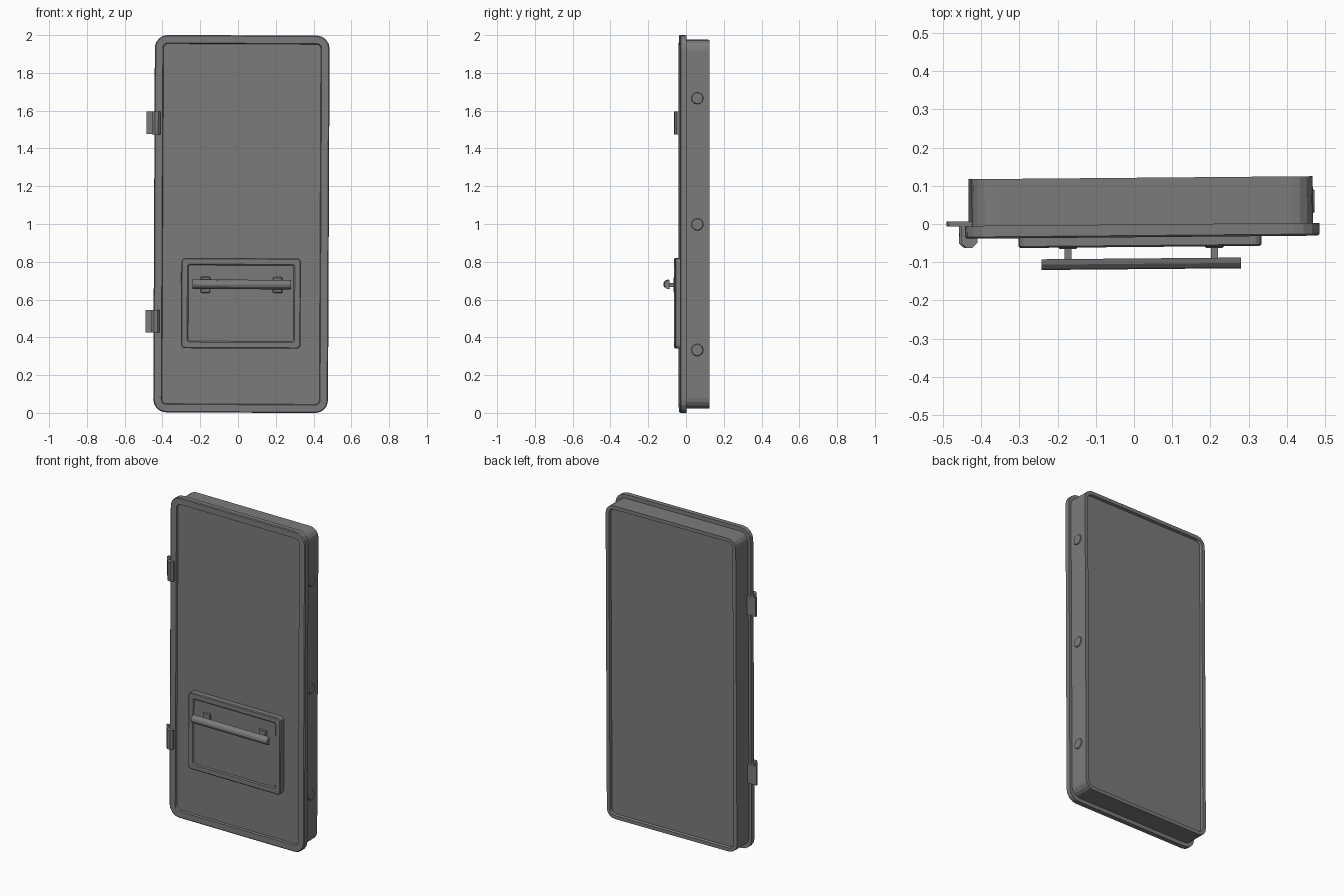
import bpy, bmesh, math
from mathutils import Matrix, Vector

old = bpy.data.objects.get("Cube")
if old:
    bpy.data.objects.remove(old, do_unlink=True)

grey = bpy.data.materials.new("dark_grey_metal")
grey.use_nodes = True
colour = (0.2, 0.2, 0.2, 1)
grey.diffuse_color = colour
grey.node_tree.nodes["Principled BSDF"].inputs["Base Color"].default_value = colour

# The whole hatch hangs very slightly askew
CENTRE = Vector((0.018, 0, 1.0))
TILT = (Matrix.Translation(CENTRE) @ Matrix.Rotation(math.radians(0.5), 4, 'Z')
        @ Matrix.Rotation(math.radians(0.26), 4, 'Y') @ Matrix.Translation(-CENTRE))


def finish(name, bm, bevel=0):
    bmesh.ops.recalc_face_normals(bm, faces=bm.faces[:])
    bm.transform(TILT)
    mesh = bpy.data.meshes.new(name)
    bm.to_mesh(mesh)
    bm.free()
    mesh.materials.append(grey)
    ob = bpy.data.objects.new(name, mesh)
    bpy.context.scene.collection.objects.link(ob)
    if bevel:
        mod = ob.modifiers.new("soft_edges", 'BEVEL')
        mod.width, mod.segments = bevel, 1
    return ob


def ring(bm, cx, cz, w, h, r, y, seg=4):
    """Rounded rectangle facing the front."""
    verts = []
    for q, (sx, sz) in enumerate([(1, 1), (-1, 1), (-1, -1), (1, -1)]):
        for i in range(seg + 1):
            a = math.pi / 2 * (q + i / seg)
            verts.append(bm.verts.new((cx + sx * (w / 2 - r) + r * math.cos(a), y,
                                       cz + sz * (h / 2 - r) + r * math.sin(a))))
    return verts


def loft(name, cx, cz, w, h, r, steps):
    """Stack of rounded rectangles; each step is (inset, y)."""
    bm = bmesh.new()
    rings = [ring(bm, cx, cz, w - 2 * d, h - 2 * d, max(r - d, 0.012), y) for d, y in steps]
    n = len(rings[0])
    for a, b in zip(rings, rings[1:]):
        for i in range(n):
            bm.faces.new((a[i], a[(i + 1) % n], b[(i + 1) % n], b[i]))
    bm.faces.new(rings[0])
    bm.faces.new(rings[-1])
    return finish(name, bm)


def box(name, x, y, z, bevel=0):
    bm = bmesh.new()
    size = [b - a for a, b in (x, y, z)]
    mid = [(a + b) / 2 for a, b in (x, y, z)]
    bmesh.ops.create_cube(bm, size=1, matrix=Matrix.Translation(mid) @ Matrix.Diagonal((*size, 1)))
    return finish(name, bm, bevel)


def cylinder(name, r1, r2, depth, sides, matrix):
    bm = bmesh.new()
    bmesh.ops.create_cone(bm, cap_ends=True, segments=sides, radius1=r1, radius2=r2,
                          depth=depth, matrix=matrix)
    return finish(name, bm)


# Door leaf: wide front flange with a sunken panel, and the deep body behind it
loft("front_flange", 0.018, 1.0, 0.925, 1.998, 0.068,
     [(0, -0.001), (0, -0.03), (0.005, -0.0345), (0.042, -0.0345), (0.046, -0.024)])
loft("door_body", 0.018, 1.0, 0.892, 1.95, 0.055,
     [(0.03, -0.002), (0, -0.002), (0, 0.121), (0.022, 0.121), (0.026, 0.106)])

# Handle backing plate with a shallow sunken middle
loft("handle_plate", 0.017, 0.58, 0.633, 0.478, 0.022,
     [(0, -0.022), (0, -0.056), (0.005, -0.06), (0.032, -0.06), (0.038, -0.054)])

# Handle mounts and posts
for side, x in (("right", -0.172), ("left", 0.211)):
    box(side + "_handle_mount", (x - 0.026, x + 0.026), (-0.064, -0.05), (0.635, 0.72), 0.005)
    box(side + "_handle_post", (x - 0.009, x + 0.009), (-0.1, -0.055), (0.668, 0.688))

# Handle bar: half-round profile swept sideways
bm = bmesh.new()
ends = []
for x in (-0.241, 0.28):
    ends.append([bm.verts.new((x, -0.09 - 0.028 * math.sin(math.pi * i / 6),
                               0.68 + 0.025 * math.cos(math.pi * i / 6))) for i in range(7)])
    bm.faces.new(ends[-1])
for i in range(7):
    j = (i + 1) % 7
    bm.faces.new((ends[0][i], ends[0][j], ends[1][j], ends[1][i]))
finish("handle_bar", bm)

# Hinges: leaf behind the flange, octagonal knuckle on its front corner
for name, z in (("lower", 0.483), ("upper", 1.533)):
    box(name + "_hinge_leaf", (-0.487, -0.425), (-0.002, 0.011), (z - 0.06, z + 0.06))
    box(name + "_hinge_web", (-0.455, -0.436), (-0.036, 0.005), (z - 0.06, z + 0.06))
    cylinder(name + "_hinge_knuckle", 0.023, 0.023, 0.12, 8,
             Matrix.Translation((-0.434, -0.037, z)) @ Matrix.Rotation(math.pi / 8, 4, 'Z'))

# Locking bolts on the latch side
for i, z in enumerate((0.335, 1.0, 1.668)):
    cylinder("locking_bolt_%d" % (i + 1), 0.036, 0.029, 0.012, 20,
             Matrix.Translation((0.463, 0.056, z)) @ Matrix.Rotation(math.pi / 2, 4, 'Y'))
